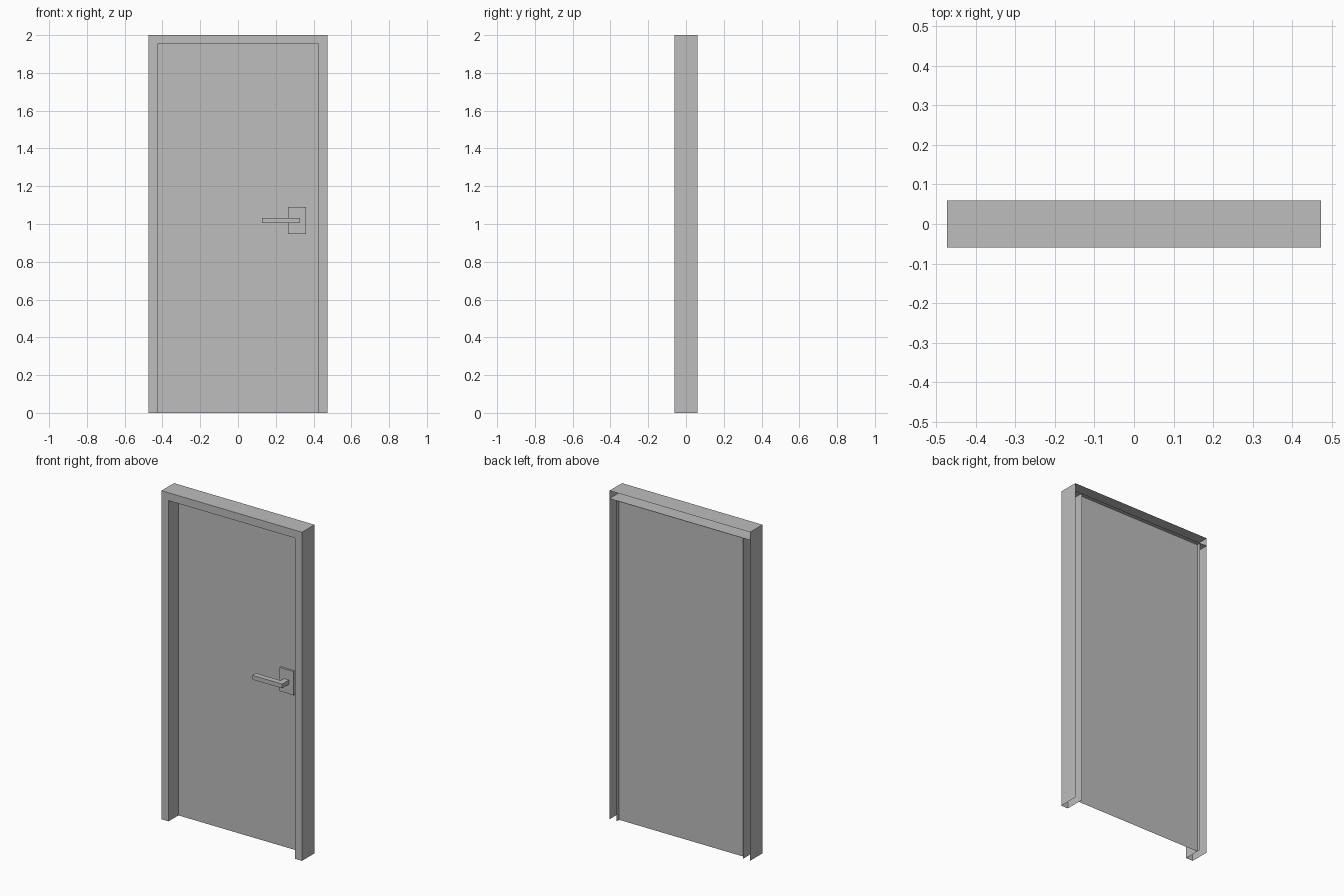
import bpy
import bmesh

cube = bpy.data.objects.get("Cube")
if cube:
    bpy.data.objects.remove(cube, do_unlink=True)

# Single flat colour
GREY = (0.51, 0.51, 0.51, 1.0)
grey = bpy.data.materials.new("plain grey")
grey.use_nodes = True
grey.diffuse_color = GREY
grey.node_tree.nodes["Principled BSDF"].inputs["Base Color"].default_value = GREY

# Main dimensions
OUT_X, IN_X = 0.473, 0.426
TOP_Z, HEAD_Z = 2.0, 1.952
FRONT_Y, BACK_Y = -0.06, 0.06
DOOR_Y = 0.035


def finish(name, bm):
    mesh = bpy.data.meshes.new(name)
    bm.to_mesh(mesh)
    bm.free()
    mesh.materials.append(grey)
    obj = bpy.data.objects.new(name, mesh)
    bpy.context.collection.objects.link(obj)
    return obj


def face(bm, points):
    return bm.faces.new([bm.verts.new(p) for p in points])


def prism(name, outline, z0, z1):
    """Closed solid from a plan outline raised from z0 to z1."""
    bm = bmesh.new()
    base = face(bm, [(x, y, z0) for x, y in outline])
    raised = bmesh.ops.extrude_face_region(bm, geom=[base], use_keep_orig=True)
    verts = [g for g in raised["geom"] if isinstance(g, bmesh.types.BMVert)]
    bmesh.ops.translate(bm, verts=verts, vec=(0, 0, z1 - z0))
    bmesh.ops.recalc_face_normals(bm, faces=bm.faces)
    return finish(name, bm)


# Door frame: folded sheet, hollow and open at the back and underneath
bm = bmesh.new()
outline = [(-OUT_X, 0), (-IN_X, 0), (-IN_X, HEAD_Z), (IN_X, HEAD_Z),
           (IN_X, 0), (OUT_X, 0), (OUT_X, TOP_Z), (-OUT_X, TOP_Z)]
face(bm, [(x, FRONT_Y, z) for x, z in outline])
for (ax, az), (bx, bz) in zip(outline, outline[1:] + outline[:1]):
    if az == 0 and bz == 0:
        continue
    face(bm, [(bx, FRONT_Y, bz), (ax, FRONT_Y, az),
              (ax, BACK_Y, az), (bx, BACK_Y, bz)])
# Head lining continues over the hollow jambs
for x0, x1 in ((-OUT_X, -IN_X), (IN_X, OUT_X)):
    face(bm, [(x1, FRONT_Y, HEAD_Z), (x0, FRONT_Y, HEAD_Z),
              (x0, BACK_Y, HEAD_Z), (x1, BACK_Y, HEAD_Z)])
bmesh.ops.remove_doubles(bm, verts=bm.verts, dist=0.0001)
finish("door_frame", bm)

# Door leaf: one thin sheet
bm = bmesh.new()
face(bm, [(-IN_X, DOOR_Y, 0), (IN_X, DOOR_Y, 0),
          (IN_X, DOOR_Y, HEAD_Z), (-IN_X, DOOR_Y, HEAD_Z)])
finish("door_leaf", bm)

# Handle plate, then the L-shaped lever with its stem
PLATE_Y = 0.022
prism("handle_plate", [(0.265, PLATE_Y), (0.36, PLATE_Y),
                       (0.36, DOOR_Y), (0.265, DOOR_Y)], 0.946, 1.09)
LEVER_FRONT, LEVER_BACK = -0.044, -0.01
prism("handle_lever", [(0.127, LEVER_FRONT), (0.328, LEVER_FRONT),
                       (0.328, PLATE_Y), (0.295, PLATE_Y),
                       (0.295, LEVER_BACK), (0.127, LEVER_BACK)], 1.005, 1.031)
